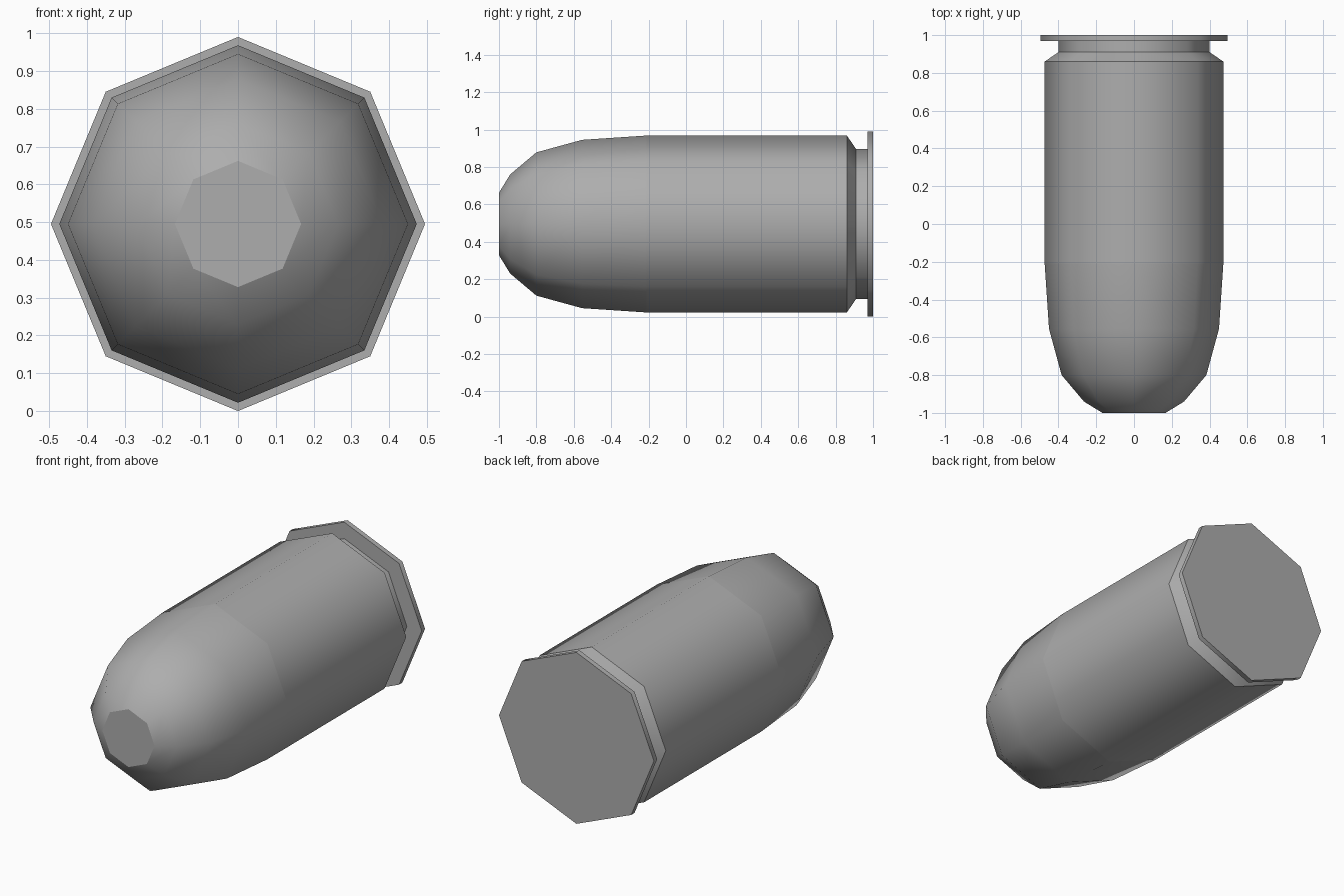
import bpy, bmesh, math

if "Cube" in bpy.data.objects:
    bpy.data.objects.remove(bpy.data.objects["Cube"])

SIDES = 8
CENTRE_Z = 0.495

# Dark grey metal
metal = bpy.data.materials.new("grey_metal")
metal.diffuse_color = (0.42, 0.42, 0.42, 1)
metal.use_nodes = True
metal.node_tree.nodes["Principled BSDF"].inputs["Base Color"].default_value = metal.diffuse_color


def lathe(name, profile, cap_start=False, cap_end=False):
    """Spin (radius, y) points around the long axis into an eight-sided shell."""
    bm = bmesh.new()
    rings = []
    for r, y in profile:
        rings.append([bm.verts.new((r * math.cos(math.tau * i / SIDES), y,
                                    CENTRE_Z + r * math.sin(math.tau * i / SIDES)))
                      for i in range(SIDES)])
    for a, b in zip(rings, rings[1:]):
        for i in range(SIDES):
            j = (i + 1) % SIDES
            bm.faces.new((a[i], a[j], b[j], b[i]))
    caps = []
    if cap_start:
        caps.append(bm.faces.new(rings[0][::-1]))
    if cap_end:
        caps.append(bm.faces.new(rings[-1]))
    # Outward direction: start cap must look towards -y, end cap towards +y
    bmesh.ops.recalc_face_normals(bm, faces=bm.faces[:])
    if (caps[0].normal.y < 0) != cap_start:
        bmesh.ops.reverse_faces(bm, faces=bm.faces[:])
    # Smooth around the octagon, crisp at steps and flat ends
    limit = math.radians(50)
    for f in bm.faces:
        f.smooth = f not in caps
    for e in bm.edges:
        e.smooth = e.calc_face_angle(0) < limit and not any(f in caps for f in e.link_faces)
    mesh = bpy.data.meshes.new(name)
    bm.to_mesh(mesh)
    bm.free()
    mesh.materials.append(metal)
    obj = bpy.data.objects.new(name, mesh)
    bpy.context.collection.objects.link(obj)
    return obj


# Rounded nose with a flat tip
lathe("bullet_nose", [(0.167, -1.0), (0.265, -0.94), (0.383, -0.8),
                      (0.45, -0.555), (0.473, -0.21)], cap_start=True)

# Straight casing, bevel, extractor groove and rim
lathe("casing", [(0.473, -0.21), (0.473, 0.86), (0.4, 0.91), (0.4, 0.97),
                 (0.495, 0.97), (0.495, 1.0)], cap_end=True)
